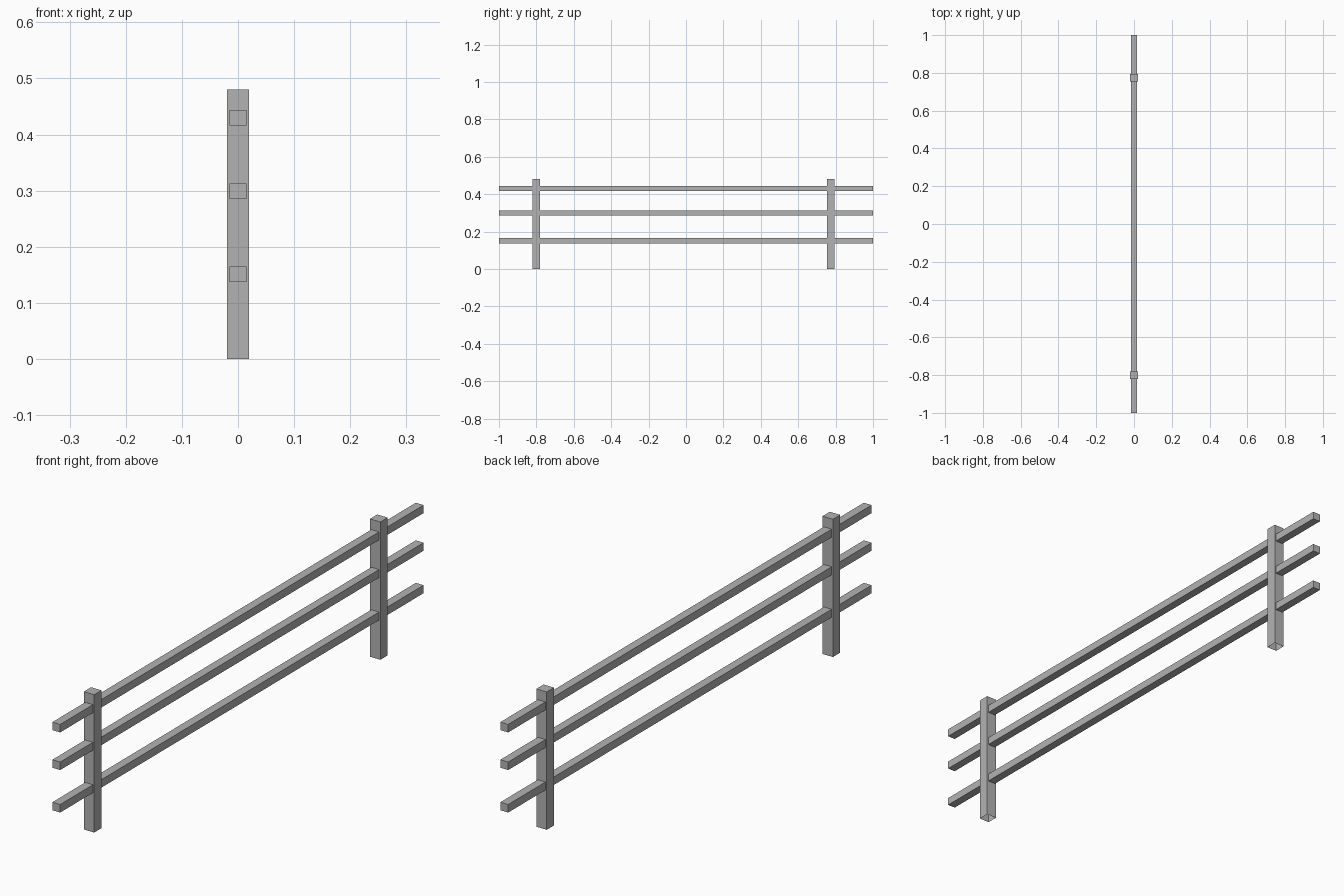
import bpy
import bmesh

# Remove the default cube
cube = bpy.data.objects.get("Cube")
if cube:
    bpy.data.objects.remove(cube, do_unlink=True)

# Single flat grey
grey = bpy.data.materials.new("plain_grey")
grey.use_nodes = True
colour = (0.45, 0.45, 0.45, 1)
grey.diffuse_color = colour
grey.node_tree.nodes["Principled BSDF"].inputs["Base Color"].default_value = colour


def beam(name, centre, size, open_base=False):
    """Square-edged timber, optionally without its hidden underside."""
    bm = bmesh.new()
    bmesh.ops.create_cube(bm, size=1)
    bmesh.ops.scale(bm, vec=size, verts=bm.verts)
    if open_base:
        base = [f for f in bm.faces if f.normal.z < -0.5]
        bmesh.ops.delete(bm, geom=base, context='FACES_ONLY')
    mesh = bpy.data.meshes.new(name)
    bm.to_mesh(mesh)
    bm.free()
    mesh.materials.append(grey)
    obj = bpy.data.objects.new(name, mesh)
    obj.location = centre
    bpy.context.collection.objects.link(obj)


# Upright posts, open where they meet the ground
POST_HEIGHT = 0.48
for name, y in (("front_post", -0.8), ("back_post", 0.775)):
    beam(name, (0, y, POST_HEIGHT / 2), (0.04, 0.04, POST_HEIGHT), open_base=True)

# Horizontal rails running through both posts
for name, z in (("lower_rail", 0.151), ("middle_rail", 0.299), ("upper_rail", 0.43)):
    beam(name, (0, 0, z), (0.03, 2, 0.028))
